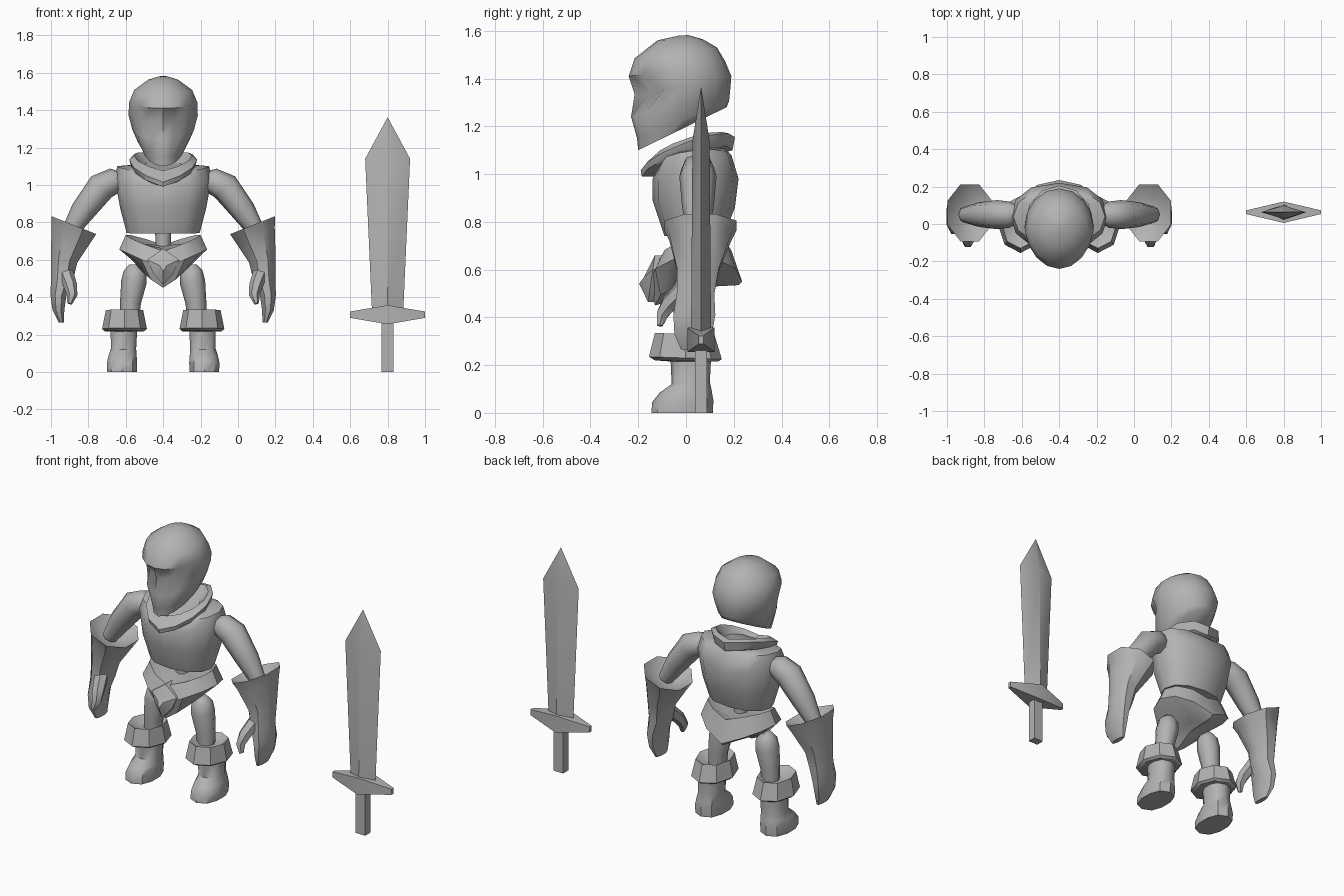
import bpy, bmesh, math
from mathutils import Vector

CX = -0.4  # centre line of the figure
grey = bpy.data.materials.new("plain_grey")
grey.diffuse_color = (0.45, 0.45, 0.45, 1)


def loft(name, rings, angle=40, tweak=None):
    """Skin a list of equal-length point rings and close both ends."""
    bm = bmesh.new()
    vs = [[bm.verts.new(p) for p in r] for r in rings]
    n = len(vs[0])
    for a, b in zip(vs, vs[1:]):
        for i in range(n):
            j = (i + 1) % n
            bm.faces.new((a[i], a[j], b[j], b[i]))
    for r in (vs[0], vs[-1]):  # centre-fan caps
        mid = bm.verts.new(sum((v.co for v in r), Vector()) / n)
        for i in range(n):
            bm.faces.new((r[i], r[(i + 1) % n], mid))
    if tweak:
        for v in bm.verts:
            tweak(v.co)
    bmesh.ops.recalc_face_normals(bm, faces=bm.faces)
    me = bpy.data.meshes.new(name)
    bm.to_mesh(me)
    bm.free()
    me.materials.append(grey)
    ob = bpy.data.objects.new(name, me)
    bpy.context.collection.objects.link(ob)
    bpy.ops.object.select_all(action='DESELECT')
    ob.select_set(True)
    bpy.context.view_layer.objects.active = ob
    bpy.ops.object.shade_smooth_by_angle(angle=math.radians(angle))
    return ob


def oval(hw, yf, zf, yb, zb, lift=0, cx=0, n=12, egg=0, pw=1):
    """Tilted oval from front point to back point; lift raises the sides."""
    pts = []
    for i in range(n):
        t = 2 * math.pi * i / n
        s, c = math.sin(t), math.cos(t)
        k = (1 - c) / 2
        x = math.copysign(abs(s) ** pw, s) * (1 - egg * max(0, c))
        pts.append(Vector((CX + cx + hw * x, yf + (yb - yf) * k,
                           zf + (zb - zf) * k + lift * abs(s))))
    return pts


def flat(cx, cy, z, rx, ry, slope=0, n=8):
    """Ring around z, tilted sideways away from the body."""
    pts = []
    for i in range(n):
        t = 2 * math.pi * (i + 0.5) / n
        dx = rx * math.cos(t)
        pts.append(Vector((CX + cx + dx, cy + ry * math.sin(t),
                           z + slope * dx * (1 if cx > 0 else -1))))
    return pts


def limb(name, path, side, n=8):
    """Round limb through (x, y, z, radius) stations."""
    ps = [Vector((CX + side * x, y, z)) for x, y, z, r in path]
    rings = []
    for i, p in enumerate(ps):
        d = (ps[min(i + 1, len(ps) - 1)] - ps[max(i - 1, 0)]).normalized()
        u = d.cross(Vector((0, 1, 0))).normalized()
        w = d.cross(u)
        rings.append([p + path[i][3] * (u * math.cos(2 * math.pi * k / n)
                      + w * math.sin(2 * math.pi * k / n)) for k in range(n)])
    return loft(name, rings, 50)


# head with hollow eye sockets
def sockets(co):
    if co.y < -0.08 and 1.28 < co.z < 1.39 and 0.03 < abs(co.x - CX) < 0.15:
        co.y += 0.05


loft("head", [oval(hw, *fb, n=16, egg=e) for hw, e, *fb in (
    (0.11, 0.1, -0.20, 1.10, 0.17, 1.28),
    (0.135, 0.15, -0.205, 1.15, 0.18, 1.305),
    (0.165, 0.25, -0.23, 1.24, 0.185, 1.35),
    (0.185, 0.2, -0.215, 1.335, 0.19, 1.41),
    (0.183, 0.1, -0.24, 1.41, 0.165, 1.47),
    (0.155, 0, -0.215, 1.485, 0.13, 1.53),
    (0.08, 0, -0.12, 1.56, 0.07, 1.565),
    (0.02, 0, -0.03, 1.58, 0.01, 1.582))], 50, sockets)

# chest and collar
loft("torso", [oval(*r, pw=0.8) for r in (
    (0.195, -0.09, 0.74, 0.16, 0.745),
    (0.23, -0.14, 0.89, 0.205, 0.86),
    (0.26, -0.14, 0.98, 0.22, 0.98, 0.06),
    (0.245, -0.11, 1.05, 0.19, 1.08, 0.035),
    (0.15, -0.09, 1.07, 0.17, 1.10, 0.02))], 45)
loft("collar", [oval(*r) for r in (
    (0.14, -0.11, 0.99, 0.16, 1.09, 0.03),
    (0.17, -0.185, 0.99, 0.195, 1.10, 0.05),
    (0.182, -0.19, 1.015, 0.205, 1.155, 0.05),
    (0.155, -0.13, 1.075, 0.17, 1.165, 0.035),
    (0.11, -0.08, 1.06, 0.12, 1.12, 0.01))], 35)

# spine, hips and belt buckle
limb("spine", [(0, 0.04, 0.58, 0.045), (0, 0.04, 0.68, 0.04),
               (0, 0.04, 0.78, 0.045)], 1)
loft("hips", [oval(*r) for r in (
    (0.05, -0.06, 0.47, 0.13, 0.53, 0.04),
    (0.13, -0.13, 0.45, 0.22, 0.535, 0.075),
    (0.235, -0.155, 0.55, 0.235, 0.55, 0.105),
    (0.20, -0.11, 0.645, 0.19, 0.68, 0.07),
    (0.14, -0.06, 0.66, 0.13, 0.67, 0.02))], 35)


def shield(scale, dy):
    """Five-sided buckle outline leaning back at the top."""
    return [Vector((CX + x * scale, -0.13 + dy + 0.15 * (z - 0.56),
                    0.56 + (z - 0.56) * scale))
            for x, z in ((0, 0.66), (0.085, 0.60), (0.055, 0.53),
                         (0, 0.465), (-0.055, 0.53), (-0.085, 0.60))]


loft("belt_buckle", [shield(1, 0.05), shield(1, -0.015), shield(0.2, -0.052)], 30)

for s, tag in ((-1, "right"), (1, "left")):
    # arm
    limb(tag + "_upper_arm", [(0.225, 0.05, 1.02, 0.05), (0.265, 0.05, 1.02, 0.07),
         (0.33, 0.05, 0.99, 0.078), (0.43, 0.05, 0.86, 0.066),
         (0.50, 0.05, 0.75, 0.045)], s)
    # flared gauntlet running into a mitten hand
    loft(tag + "_gauntlet", [flat(s * x, *r) for x, *r in (
        (0.485, 0.06, 0.73, 0.06, 0.08, 0.3),
        (0.478, 0.06, 0.785, 0.13, 0.165, 0.4),
        (0.49, 0.06, 0.735, 0.115, 0.14, 0.35),
        (0.53, 0.05, 0.60, 0.077, 0.095, 0.2),
        (0.54, 0.04, 0.50, 0.065, 0.085),
        (0.56, 0.035, 0.41, 0.046, 0.095),
        (0.56, 0.03, 0.33, 0.034, 0.085),
        (0.545, 0.03, 0.265, 0.015, 0.055))], 45)
    limb(tag + "_thumb", [(0.52, 0.0, 0.53, 0.04), (0.495, -0.07, 0.46, 0.036),
         (0.487, -0.10, 0.41, 0.028), (0.50, -0.11, 0.365, 0.013)], s, 6)
    # leg
    limb(tag + "_thigh", [(0.15, 0.01, 0.575, 0.03), (0.15, 0.01, 0.54, 0.06),
         (0.157, 0.01, 0.48, 0.068), (0.175, 0.01, 0.37, 0.056),
         (0.18, 0.01, 0.27, 0.05)], s)
    # boot cuff
    loft(tag + "_boot_cuff", [oval(*r, cx=s * 0.207, n=8) for r in (
        (0.07, -0.06, 0.215, 0.10, 0.215),
        (0.105, -0.13, 0.22, 0.135, 0.215),
        (0.12, -0.155, 0.235, 0.15, 0.225),
        (0.10, -0.13, 0.335, 0.12, 0.325),
        (0.055, -0.06, 0.30, 0.07, 0.30))], 35)
    # boot
    loft(tag + "_boot", [oval(*r, cx=s * x, n=10, pw=0.75) for x, *r in (
        (0.22, 0.082, -0.145, 0, 0.112, 0),
        (0.22, 0.084, -0.142, 0.045, 0.115, 0.05),
        (0.217, 0.078, -0.11, 0.085, 0.108, 0.09),
        (0.212, 0.07, -0.06, 0.12, 0.10, 0.13),
        (0.21, 0.074, -0.065, 0.23, 0.105, 0.23))], 45)


# sword standing beside the figure
def diamond(z, hx, hy):
    return [Vector((0.8 + x, 0.063 + y, z))
            for x, y in ((hx, 0), (0, hy), (-hx, 0), (0, -hy))]


loft("sword_blade", [diamond(0.31, 0.083, 0.042), diamond(1.14, 0.12, 0.036),
                     diamond(1.36, 0.001, 0.001)], 40)
loft("sword_guard", [[Vector((0.8 + x, 0.063 + a * hy, 0.306 + b * hz))
     for a, b in ((1, 1), (-1, 1), (-1, -1), (1, -1))]
     for x, hy, hz in ((-0.2, 0.01, 0.017), (0, 0.057, 0.051), (0.2, 0.01, 0.017))], 30)
loft("sword_grip", [[Vector((0.8 + a * 0.032, 0.063 + b * 0.025, z))
     for a, b in ((1, 1), (-1, 1), (-1, -1), (1, -1))] for z in (0, 0.3)], 30)
